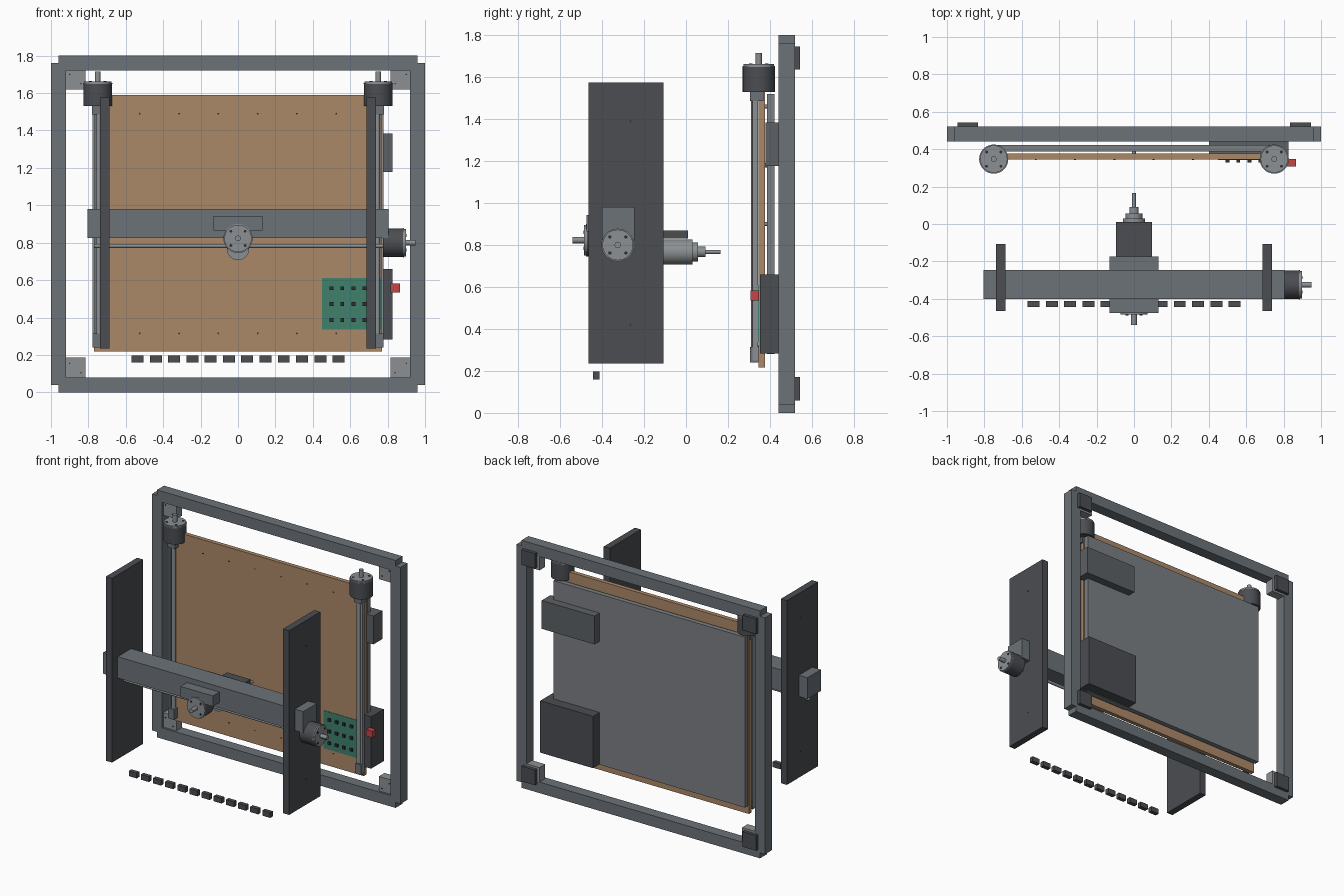
import bpy
import math
from mathutils import Vector

if "Cube" in bpy.data.objects:
    bpy.data.objects.remove(bpy.data.objects["Cube"])


def material(name, rgb):
    m = bpy.data.materials.new(name)
    m.diffuse_color = (*rgb, 1)
    m.use_nodes = True
    m.node_tree.nodes["Principled BSDF"].inputs["Base Color"].default_value = m.diffuse_color
    return m


WOOD = material("wood", (0.41, 0.25, 0.14))
GREEN = material("circuit_green", (0.05, 0.22, 0.15))
RED = material("button_red", (0.55, 0.06, 0.06))
FRAME = material("frame_grey", (0.15, 0.17, 0.19))
DARK = material("dark_grey", (0.07, 0.075, 0.085))
STEEL = material("steel", (0.26, 0.28, 0.295))
PANEL = material("panel_grey", (0.20, 0.215, 0.23))
BLACK = material("screw_black", (0.03, 0.03, 0.035))


def box(name, x, y, z, mat=FRAME):
    """Box from (min, max) ranges on each axis."""
    bpy.ops.mesh.primitive_cube_add(size=1, location=[(a + b) / 2 for a, b in (x, y, z)])
    o = bpy.context.object
    o.name = name
    o.scale = [b - a for a, b in (x, y, z)]
    bpy.ops.object.transform_apply(location=False, rotation=False, scale=True)
    o.data.materials.append(mat)
    return o


def rod(name, start, end, r, sides=32, mat=STEEL):
    """Cylinder between two points."""
    a, b = Vector(start), Vector(end)
    d = b - a
    bpy.ops.mesh.primitive_cylinder_add(vertices=sides, radius=r, depth=d.length, location=(a + b) / 2)
    o = bpy.context.object
    o.name = name
    o.rotation_euler = d.to_track_quat('Z', 'Y').to_euler()
    o.data.materials.append(mat)
    bpy.ops.object.shade_smooth_by_angle(angle=math.radians(40))
    return o


def motor(name, base, direction, length, shaft):
    """Round motor: body, end cap, four cap screws and a shaft."""
    p, d = Vector(base), Vector(direction)
    u = d.orthogonal().normalized()
    v = d.cross(u)
    cap = p + d * length
    rod(name + "_body", p, cap - d * 0.014, 0.077, mat=DARK)
    rod(name + "_flange", cap - d * 0.014, cap - d * 0.009, 0.078)
    rod(name + "_cap", cap - d * 0.010, cap, 0.073)
    rod(name + "_shaft", cap - d * 0.002, cap + d * shaft, 0.015)
    for su, sv in ((1, 0), (-1, 0), (0, 1), (0, -1)):
        q = cap + (u * su + v * sv) * 0.054
        rod(name + "_screw", q, q + d * 0.003, 0.008, 12, BLACK)


def span(s, a, b):
    return tuple(sorted((s * a, s * b)))


# Outer frame and its corner pieces
for z in ((0, 0.08), (1.72, 1.80)):
    box("frame_rail", (-0.96, 0.96), (0.44, 0.52), z)
for s in (-1, 1):
    box("frame_post", span(s, 0.92, 1.0), (0.44, 0.52), (0.04, 1.76))
    for zb, zp in (((0.075, 0.185), (0.06, 0.17)), ((1.62, 1.725), (1.635, 1.745))):
        box("corner_bracket", span(s, 0.815, 0.925), (0.455, 0.52), zb, STEEL)
        box("rear_corner_pad", span(s, 0.835, 0.945), (0.52, 0.543), zp, DARK)
        for dx, dz in ((0.84, 0.03), (0.9, 0.08)):
            rod("bracket_screw", (s * dx, 0.448, zb[0] + dz), (s * dx, 0.456, zb[0] + dz), 0.004, 8, BLACK)

# Wooden work board with rear panel
box("work_board", (-0.77, 0.77), (0.345, 0.376), (0.217, 1.59), WOOD)
box("rear_panel", (-0.77, 0.77), (0.387, 0.422), (0.28, 1.52), PANEL)
for i in range(6):
    x = -0.525 + i * 0.21
    for z in (0.315, 1.49):
        rod("board_screw", (x, 0.343, z), (x, 0.347, z), 0.005, 8, BLACK)
for x in (-0.74, 0, 0.74):
    for z in (0.34, 0.62, 0.9, 1.18, 1.46):
        rod("panel_spacer", (x, 0.375, z), (x, 0.39, z), 0.01, 12)

# Electronics boxes on the back
box("control_box", (0.40, 0.825), (0.352, 0.497), (0.283, 0.66), DARK)
box("power_supply", (0.40, 0.825), (0.378, 0.48), (1.177, 1.383), material("case_grey", (0.11, 0.12, 0.13)))

# Circuit board with chips
box("circuit_board", (0.45, 0.775), (0.342, 0.349), (0.335, 0.61), GREEN)
for x in (0.50, 0.558, 0.617, 0.676):
    for z in (0.387, 0.472, 0.556):
        box("chip", (x - 0.01, x + 0.01), (0.329, 0.343), (z - 0.01, z + 0.01), BLACK)

# Emergency button
box("stop_button", (0.815, 0.865), (0.308, 0.348), (0.535, 0.582), RED)

# Vertical screws, guides and motors
for s in (-1, 1):
    rod("vertical_screw", (s * 0.745, 0.325, 0.26), (s * 0.745, 0.325, 1.55), 0.015)
    box("vertical_guide", span(s, 0.764, 0.778), (0.318, 0.344), (0.25, 1.52), STEEL)
    box("lower_bearing", span(s, 0.73, 0.778), (0.305, 0.345), (0.24, 0.315))
    box("upper_bearing", span(s, 0.72, 0.78), (0.305, 0.37), (1.485, 1.535))
    motor("lift_motor", (s * 0.75, 0.347, 1.53), (0, 0, 1), 0.132, 0.053)

# Gantry towers
for s in (-1, 1):
    box("gantry_tower", span(s, 0.688, 0.737), (-0.465, -0.107), (0.235, 1.575), DARK)
    for z in (0.42, 1.39):
        rod("tower_screw", (s * 0.735, -0.265, z), (s * 0.739, -0.265, z), 0.005, 8, BLACK)

# Cross beam, its screw and motor
box("cross_beam", (-0.805, 0.805), (-0.40, -0.245), (0.825, 0.98))
rod("cross_screw", (-0.77, -0.325, 0.783), (0.80, -0.325, 0.783), 0.011)
motor("cross_motor", (0.775, -0.325, 0.80), (1, 0, 0), 0.122, 0.053)

# Carriage, slide and plunge motor
box("carriage", (-0.13, 0.13), (-0.475, -0.175), (0.865, 0.942))
box("slide_plate", (-0.095, 0.095), (-0.18, 0.01), (0.83, 0.868), DARK)
motor("plunge_motor", (0, -0.39, 0.823), (0, -1, 0), 0.095, 0.055)

# Stepped spindle pointing at the board
steps = [(-0.24, 0.06), (0.03, 0.045), (0.056, 0.025), (0.092, 0.01), (0.165, 0)]
for (y0, r), (y1, _) in zip(steps, steps[1:]):
    rod("spindle_step", (0, y0, 0.767), (0, y1, 0.767), r)

# Row of tool clips
for i in range(12):
    x = -0.537 + i * 0.0977
    box("tool_clip", (x - 0.032, x + 0.032), (-0.443, -0.413), (0.16, 0.198), DARK)
